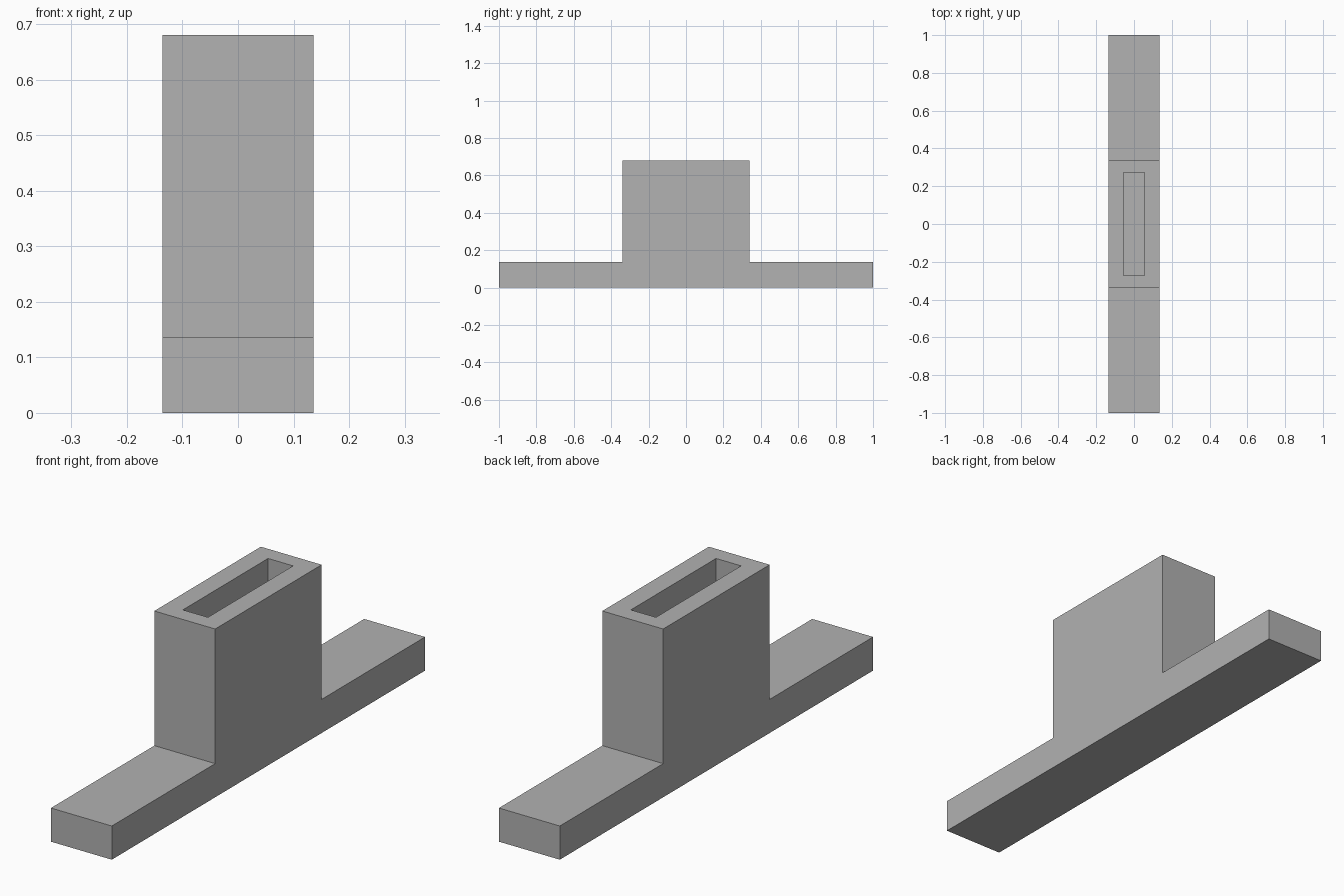
import bpy
import bmesh
from mathutils import Vector

default_cube = bpy.data.objects.get("Cube")
if default_cube:
    bpy.data.objects.remove(default_cube, do_unlink=True)

HALF_WIDTH = 0.136
BASE_TOP, BLOCK_TOP = 0.136, 0.68
BLOCK_HALF = 0.34
SLOT_X, SLOT_Y = 0.056, 0.272

# Plain grey material
grey = bpy.data.materials.new("plain_grey")
grey.use_nodes = True
colour = (0.445, 0.445, 0.445, 1)
grey.diffuse_color = colour
grey.node_tree.nodes["Principled BSDF"].inputs["Base Color"].default_value = colour

# Stepped side profile (y, z) extruded across the width
half = [(1, 0), (1, BASE_TOP), (BLOCK_HALF, BASE_TOP), (BLOCK_HALF, BLOCK_TOP)]
profile = half + [(-y, z) for y, z in reversed(half)]
bm = bmesh.new()
side = bm.faces.new([bm.verts.new((-HALF_WIDTH, y, z)) for y, z in profile])
extruded = bmesh.ops.extrude_face_region(bm, geom=[side])["geom"]
bmesh.ops.translate(bm, vec=(2 * HALF_WIDTH, 0, 0),
                    verts=[v for v in extruded if isinstance(v, bmesh.types.BMVert)])
bmesh.ops.recalc_face_normals(bm, faces=bm.faces)

# Slot: inset the block's top face, then push it down to the base
top = max(bm.faces, key=lambda f: f.calc_center_median().z)
bmesh.ops.inset_individual(bm, faces=[top], thickness=0.05)
for v in top.verts:
    v.co = Vector((SLOT_X if v.co.x > 0 else -SLOT_X,
                   SLOT_Y if v.co.y > 0 else -SLOT_Y, BLOCK_TOP))
floor = bmesh.ops.extrude_discrete_faces(bm, faces=[top])["faces"][0]
bmesh.ops.translate(bm, vec=(0, 0, BASE_TOP - BLOCK_TOP), verts=floor.verts[:])

mesh = bpy.data.meshes.new("slotted_stand")
bm.to_mesh(mesh)
bm.free()
mesh.materials.append(grey)
stand = bpy.data.objects.new("slotted_stand", mesh)
bpy.context.collection.objects.link(stand)
